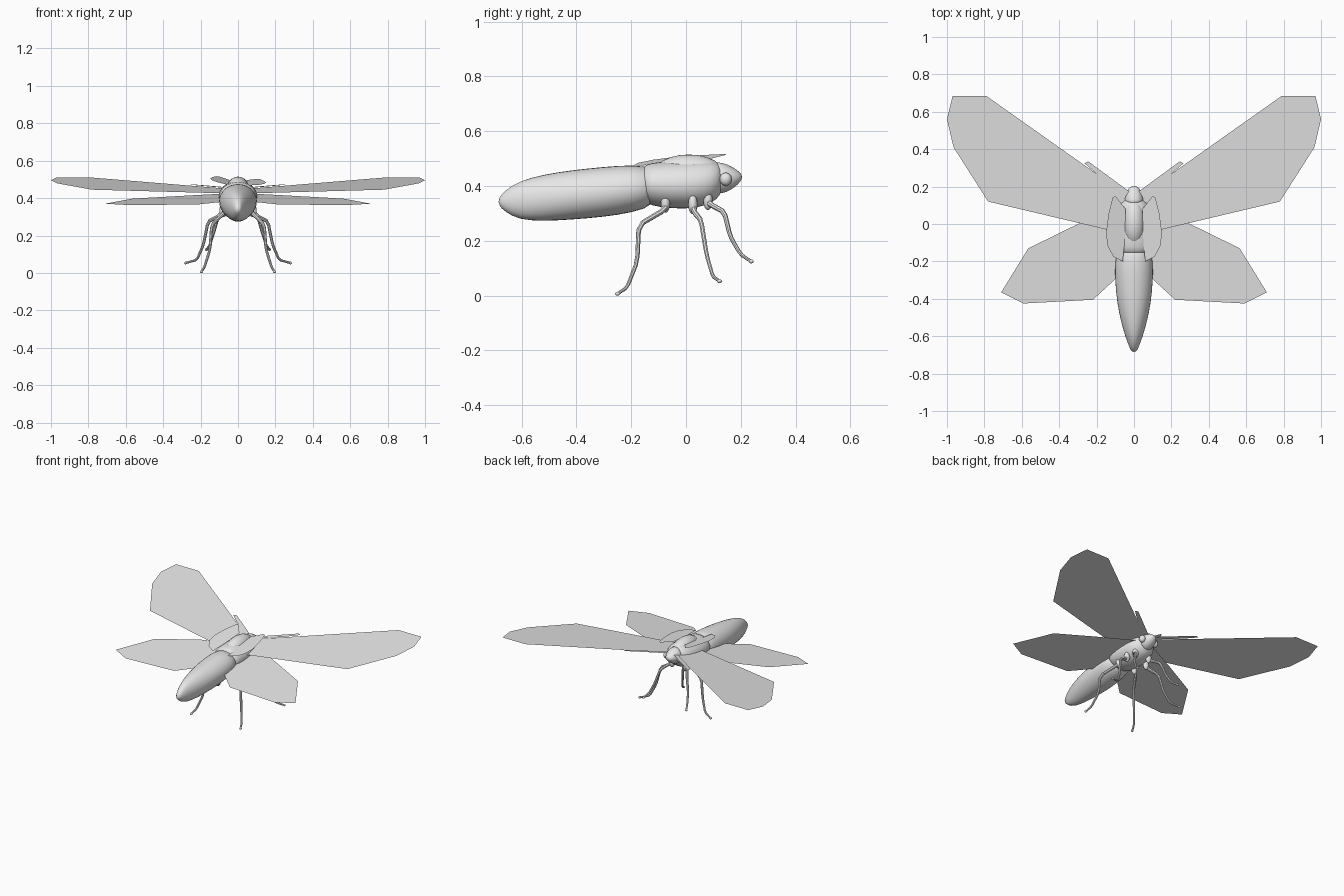
import bpy, bmesh, math
from mathutils import Vector

cube = bpy.data.objects.get("Cube")
if cube:
    bpy.data.objects.remove(cube, do_unlink=True)

grey = bpy.data.materials.new("plain grey")
grey.use_nodes = True
COLOUR = (0.8, 0.8, 0.8, 1)
grey.diffuse_color = COLOUR
grey.node_tree.nodes["Principled BSDF"].inputs["Base Color"].default_value = COLOUR


def add_mesh(name, bm, smooth=True):
    mesh = bpy.data.meshes.new(name)
    bm.to_mesh(mesh)
    bm.free()
    mesh.materials.append(grey)
    for p in mesh.polygons:
        p.use_smooth = smooth
    obj = bpy.data.objects.new(name, mesh)
    bpy.context.collection.objects.link(obj)
    return obj


def loft(name, sections, sides=16):
    """Closed body along y from (y, bottom, top, half width) sections."""
    bm = bmesh.new()
    rings = []
    for y, low, high, half in sections:
        ring = []
        for i in range(sides):
            a = math.tau * i / sides
            ring.append(bm.verts.new((half * math.cos(a), y,
                        (low + high) / 2 + (high - low) / 2 * math.sin(a))))
        rings.append(ring)
    for a, b in zip(rings, rings[1:]):
        for i in range(sides):
            j = (i + 1) % sides
            bm.faces.new((a[i], a[j], b[j], b[i]))
    bm.faces.new(rings[0])
    bm.faces.new(rings[-1])
    bmesh.ops.recalc_face_normals(bm, faces=bm.faces)
    obj = add_mesh(name, bm)
    obj.modifiers.new("smooth", "SUBSURF").levels = 1
    return obj


def ball(name, centre, radii):
    bm = bmesh.new()
    bmesh.ops.create_uvsphere(bm, u_segments=20, v_segments=12, radius=1)
    bmesh.ops.scale(bm, vec=radii, verts=bm.verts)
    bmesh.ops.translate(bm, vec=centre, verts=bm.verts)
    return add_mesh(name, bm)


def sheet(name, outline, height, side):
    """Single thin sheet; height is a function of x and y."""
    bm = bmesh.new()
    face = bm.faces.new([bm.verts.new((side * x, y, height(x, y))) for x, y in outline])
    face.normal_update()
    if face.normal.z < 0:
        face.normal_flip()
    return add_mesh(name, bm, False)


def leg(name, points, side):
    curve = bpy.data.curves.new(name, "CURVE")
    curve.dimensions = "3D"
    curve.bevel_depth = 0.009
    curve.bevel_resolution = 2
    curve.use_fill_caps = True
    spline = curve.splines.new("POLY")
    # rounded joints: two points near each bend
    pts = [Vector(p) for p in points]
    path = [pts[0]]
    for a, b, c in zip(pts, pts[1:], pts[2:]):
        path += [b.lerp(a, 0.15), b.lerp(c, 0.15)]
    path.append(pts[-1])
    spline.points.add(len(path) - 1)
    for i, (sp, p) in enumerate(zip(spline.points, path)):
        sp.co = (side * p.x, p.y, p.z, 1)
        sp.radius = 1.25 - 0.6 * i / (len(path) - 1)
    curve.materials.append(grey)
    obj = bpy.data.objects.new(name, curve)
    bpy.context.collection.objects.link(obj)
    bpy.ops.object.select_all(action="DESELECT")
    obj.select_set(True)
    bpy.context.view_layer.objects.active = obj
    bpy.ops.object.convert(target="MESH")
    bpy.ops.object.shade_smooth_by_angle()


# Body
loft("abdomen", [
    (-0.685, 0.33, 0.355, 0.012), (-0.66, 0.305, 0.385, 0.025),
    (-0.61, 0.275, 0.42, 0.045), (-0.52, 0.27, 0.444, 0.072),
    (-0.42, 0.275, 0.46, 0.093), (-0.3, 0.285, 0.472, 0.104),
    (-0.2, 0.30, 0.48, 0.104), (-0.1, 0.33, 0.47, 0.085)])
loft("thorax", [
    (-0.165, 0.375, 0.455, 0.06), (-0.15, 0.335, 0.482, 0.095),
    (-0.1, 0.32, 0.49, 0.107), (0, 0.313, 0.495, 0.108),
    (0.07, 0.325, 0.495, 0.098), (0.115, 0.35, 0.49, 0.075),
    (0.135, 0.385, 0.47, 0.04)])
ball("back_ridge", (0, 0.01, 0.445), (0.062, 0.13, 0.07))
loft("head", [
    (0.1, 0.37, 0.49, 0.05), (0.13, 0.37, 0.488, 0.055),
    (0.165, 0.385, 0.474, 0.045), (0.19, 0.405, 0.456, 0.03),
    (0.205, 0.425, 0.442, 0.012)])

# Outlines for one side, as (x, y)
FOREWING = [(0.04, 0.155), (0.79, 0.685), (0.97, 0.685), (1, 0.56),
            (0.965, 0.41), (0.78, 0.12), (0.04, -0.055)]
HINDWING = [(0.04, 0.12), (0.3, 0), (0.565, -0.13), (0.71, -0.365),
            (0.59, -0.425), (0.22, -0.405), (0.04, -0.24)]
ANTENNA = [(0.02, 0.17), (0.245, 0.335), (0.265, 0.325), (0.19, 0.26), (0.035, 0.145)]
FLAP = [(0.045, 0.08), (0.1, 0.15), (0.115, 0.14), (0.135, 0.06), (0.15, -0.05),
        (0.14, -0.12), (0.11, -0.175), (0.06, -0.2), (0.05, -0.1)]

LEGS = {
    "front": [(0.04, 0.075, 0.36), (0.07, 0.085, 0.335), (0.105, 0.14, 0.305),
              (0.13, 0.162, 0.215), (0.15, 0.2, 0.15), (0.168, 0.238, 0.125)],
    "middle": [(0.06, 0.02, 0.36), (0.1, 0.03, 0.305), (0.16, 0.055, 0.275),
               (0.185, 0.075, 0.15), (0.22, 0.098, 0.07), (0.28, 0.122, 0.053)],
    "hind": [(0.05, -0.075, 0.36), (0.08, -0.075, 0.315), (0.14, -0.172, 0.258),
             (0.15, -0.178, 0.125), (0.18, -0.215, 0.03), (0.195, -0.25, 0.007)],
}

# Paired parts
for word, side in (("left", 1), ("right", -1)):
    sheet(word + "_forewing", FOREWING, lambda x, y: 0.431 + 0.116 * y, side)
    sheet(word + "_hindwing", HINDWING, lambda x, y: 0.412 + 0.115 * y, side)
    sheet(word + "_antenna", ANTENNA, lambda x, y: 0.435 + 0.116 * y, side)
    lift = 0 if side > 0 else 0.2
    sheet(word + "_flap", FLAP,
          lambda x, y: 0.488 + 0.1 * y + lift * (x - 0.04), side)
    ball(word + "_eye", (side * 0.052, 0.145, 0.425), (0.02, 0.022, 0.024))
    for pair, points in LEGS.items():
        leg(f"{word}_{pair}_leg", points, side)
        root = Vector(points[0]).lerp(Vector(points[1]), 0.5)
        ball(f"{word}_{pair}_hip", (side * root.x, root.y, root.z), (0.02, 0.017, 0.035))
        foot = points[-1]
        ball(f"{word}_{pair}_foot", (side * foot[0], foot[1], foot[2]), (0.009, 0.009, 0.007))
